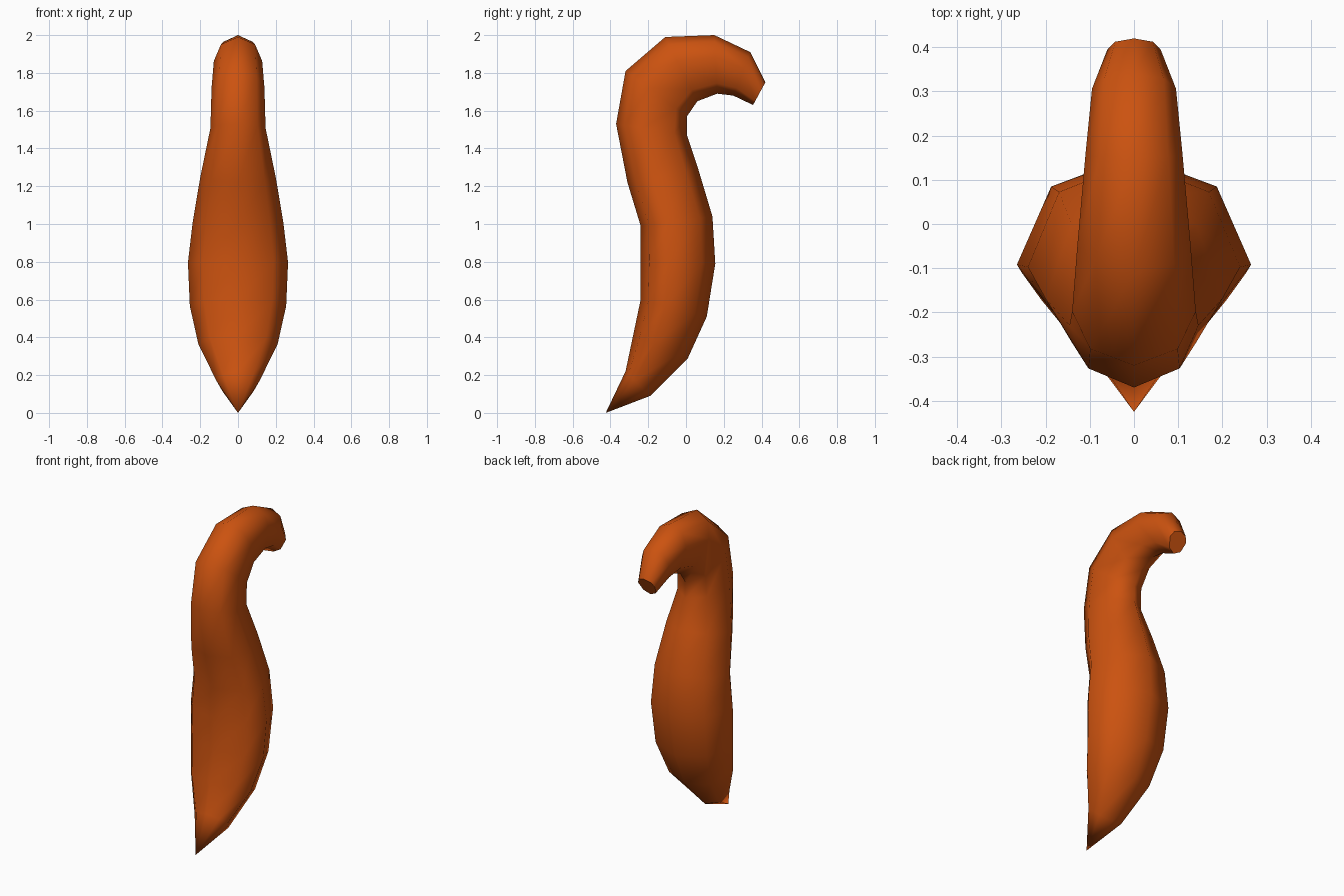
import bpy, bmesh, math
from mathutils import Vector

if "Cube" in bpy.data.objects:
    bpy.data.objects.remove(bpy.data.objects["Cube"])

orange = bpy.data.materials.new("burnt_orange")
orange.diffuse_color = (0.6, 0.085, 0.005, 1)
orange.use_nodes = True
orange.node_tree.nodes["Principled BSDF"].inputs["Base Color"].default_value = orange.diffuse_color

# Cross-sections from root to end: outer (y, z), inner (y, z), half width
SECTIONS = [
    (-0.32, 0.22, -0.19, 0.09, 0.115),
    (-0.28, 0.41, 0.01, 0.29, 0.21),
    (-0.24, 0.60, 0.11, 0.51, 0.255),
    (-0.24, 0.80, 0.155, 0.79, 0.265),
    (-0.24, 0.99, 0.14, 1.04, 0.24),
    (-0.31, 1.22, 0.065, 1.29, 0.20),
    (-0.37, 1.53, 0.005, 1.47, 0.146),
    (-0.32, 1.81, 0.005, 1.57, 0.14),
    (-0.11, 1.99, 0.06, 1.65, 0.128),
    (0.15, 2.00, 0.165, 1.69, 0.11),
    (0.34, 1.91, 0.25, 1.68, 0.095),
    (0.42, 1.75, 0.355, 1.63, 0.06),
]
SIDES = 8

bm = bmesh.new()
rings = []
for oy, oz, iy, iz, width in SECTIONS:
    outer, inner = Vector((0, oy, oz)), Vector((0, iy, iz))
    mid, half = (outer + inner) / 2, (outer - inner) / 2
    ring = []
    for k in range(SIDES):
        a = math.tau * k / SIDES
        # the widest point sits a little toward the outer side
        p = mid + half * (math.cos(a) + 0.25 * math.sin(a) ** 4)
        p.x = width * math.sin(a)
        ring.append(bm.verts.new(p))
    rings.append(ring)

# Tube wall
for r0, r1 in zip(rings, rings[1:]):
    for k in range(SIDES):
        n = (k + 1) % SIDES
        bm.faces.new((r0[k], r0[n], r1[n], r1[k]))

# Pointed root
tip = bm.verts.new((0, -0.425, 0.0))
for k in range(SIDES):
    bm.faces.new((tip, rings[0][(k + 1) % SIDES], rings[0][k]))
for f in bm.faces:
    f.smooth = True

# Flat blunt end
cap = bm.faces.new(rings[-1])
cap.smooth = False
for e in cap.edges:
    e.smooth = False
bmesh.ops.recalc_face_normals(bm, faces=bm.faces[:])

mesh = bpy.data.meshes.new("curled_tail")
bm.to_mesh(mesh)
bm.free()
mesh.materials.append(orange)
tail = bpy.data.objects.new("curled_tail", mesh)
bpy.context.collection.objects.link(tail)
